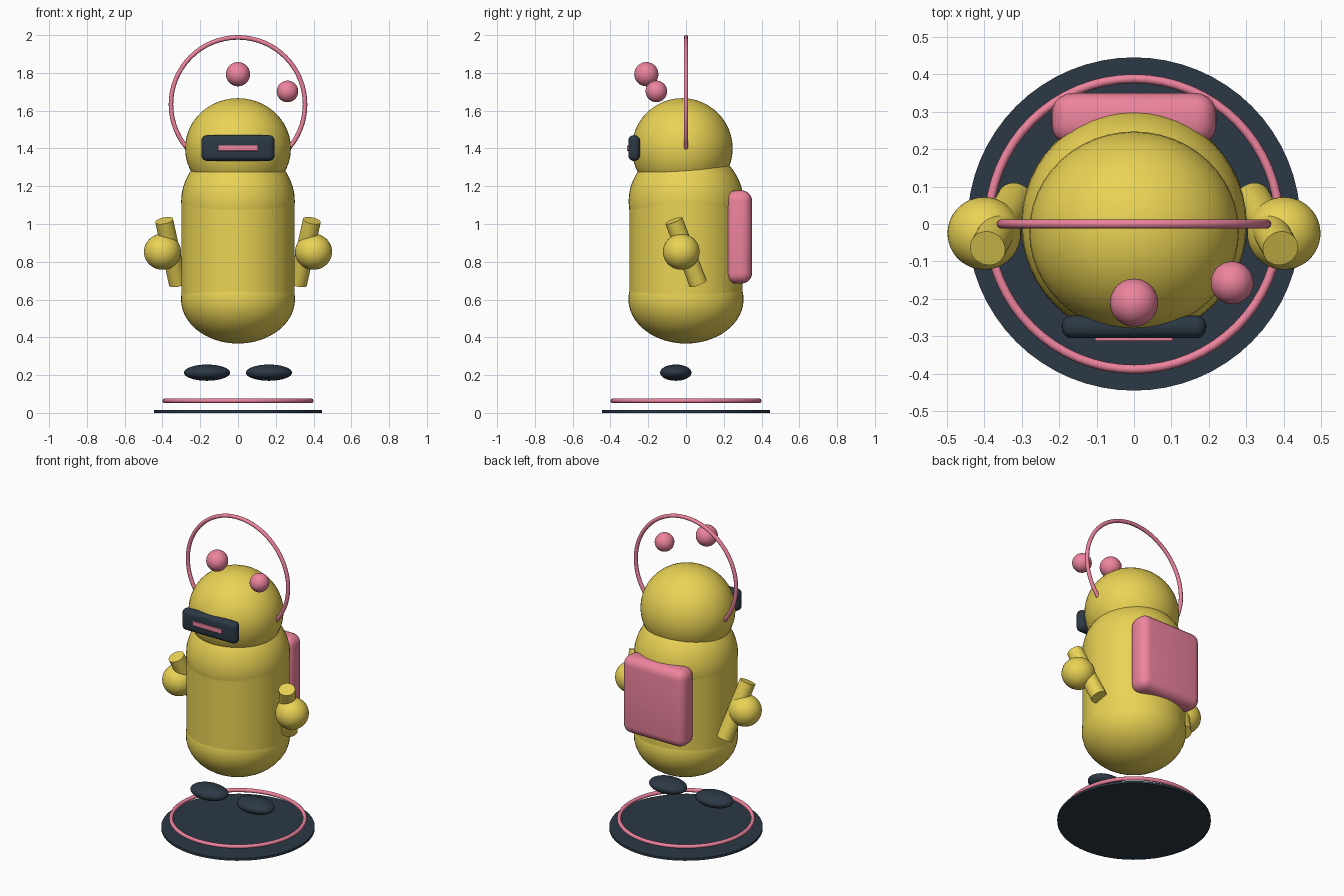
import bpy, math
from mathutils import Vector

if "Cube" in bpy.data.objects:
    bpy.data.objects.remove(bpy.data.objects["Cube"])


def material(name, rgb):
    m = bpy.data.materials.new(name)
    m.diffuse_color = (*rgb, 1)
    m.use_nodes = True
    m.node_tree.nodes["Principled BSDF"].inputs["Base Color"].default_value = m.diffuse_color
    return m


YELLOW = material("yellow", (0.82, 0.65, 0.09))
PINK = material("pink", (0.85, 0.23, 0.34))
NAVY = material("navy", (0.025, 0.04, 0.06))


def finish(name, mat):
    o = bpy.context.object
    o.name = name
    o.data.materials.append(mat)
    bpy.ops.object.shade_smooth_by_angle(angle=math.radians(40))
    return o


def ball(name, loc, radii, mat):
    bpy.ops.mesh.primitive_uv_sphere_add(segments=48, ring_count=24, radius=1, location=loc)
    bpy.context.object.scale = radii
    bpy.ops.object.transform_apply(location=False, rotation=False, scale=True)
    return finish(name, mat)


def rod(name, a, b, radius, mat, sides=48):
    a, b = Vector(a), Vector(b)
    d = b - a
    bpy.ops.mesh.primitive_cylinder_add(vertices=sides, radius=radius, depth=d.length,
                                        location=(a + b) / 2,
                                        rotation=d.to_track_quat('Z', 'Y').to_euler())
    return finish(name, mat)


def ring(name, loc, rot, major, minor, mat):
    bpy.ops.mesh.primitive_torus_add(location=loc, rotation=rot, major_radius=major,
                                     minor_radius=minor, major_segments=64, minor_segments=10)
    return finish(name, mat)


def rounded_box(name, lo, hi, bevel, mat):
    lo, hi = Vector(lo), Vector(hi)
    bpy.ops.mesh.primitive_cube_add(size=1, location=(lo + hi) / 2)
    o = bpy.context.object
    o.scale = hi - lo
    bpy.ops.object.transform_apply(location=False, rotation=False, scale=True)
    if bevel:
        m = o.modifiers.new("rounding", 'BEVEL')
        m.width, m.segments = bevel, 5
        bpy.ops.object.modifier_apply(modifier=m.name)
    return finish(name, mat)


# Stand with a glowing rim
rod("base_disc", (0, 0, 0), (0, 0, 0.014), 0.445, NAVY, 64)
ring("base_ring", (0, 0, 0.064), (0, 0, 0), 0.388, 0.012, PINK)

# Body: straight trunk between two domes, then the head
rod("trunk", (0, 0, 0.60), (0, 0, 1.12), 0.30, YELLOW, 64)
ball("lower_body", (0, 0, 0.602), (0.302, 0.305, 0.235), YELLOW)
ball("shoulders", (0, 0, 1.12), (0.301, 0.304, 0.29), YELLOW)
ball("head", (0, -0.02, 1.40), (0.28, 0.267, 0.266), YELLOW)

# Visor with a light strip
rounded_box("visor", (-0.193, -0.305, 1.334), (0.193, -0.244, 1.47), 0.028, NAVY)
rounded_box("visor_light", (-0.104, -0.313, 1.387), (0.104, -0.300, 1.416), 0.004, PINK)

# Backpack
rounded_box("backpack", (-0.22, 0.21, 0.685), (0.22, 0.35, 1.178), 0.055, PINK)

# Hoop over the head and floating balls
ring("head_hoop", (0, 0, 1.633), (math.pi / 2, 0, 0), 0.355, 0.012, PINK)
ball("front_bobble", (0, -0.21, 1.793), (0.064,) * 3, PINK)
ball("side_bobble", (0.262, -0.157, 1.702), (0.057,) * 3, PINK)

# Arms, hands and feet on both sides
for side, s in (("left", -1), ("right", 1)):
    rod(side + "_arm", (s * 0.318, 0.065, 0.685), (s * 0.391, -0.065, 1.018), 0.048, YELLOW)
    ball(side + "_hand", (s * 0.40, -0.025, 0.853), (0.098, 0.097, 0.095), YELLOW)
    ball(side + "_foot", (s * 0.164, -0.054, 0.213), (0.122, 0.083, 0.043), NAVY)
